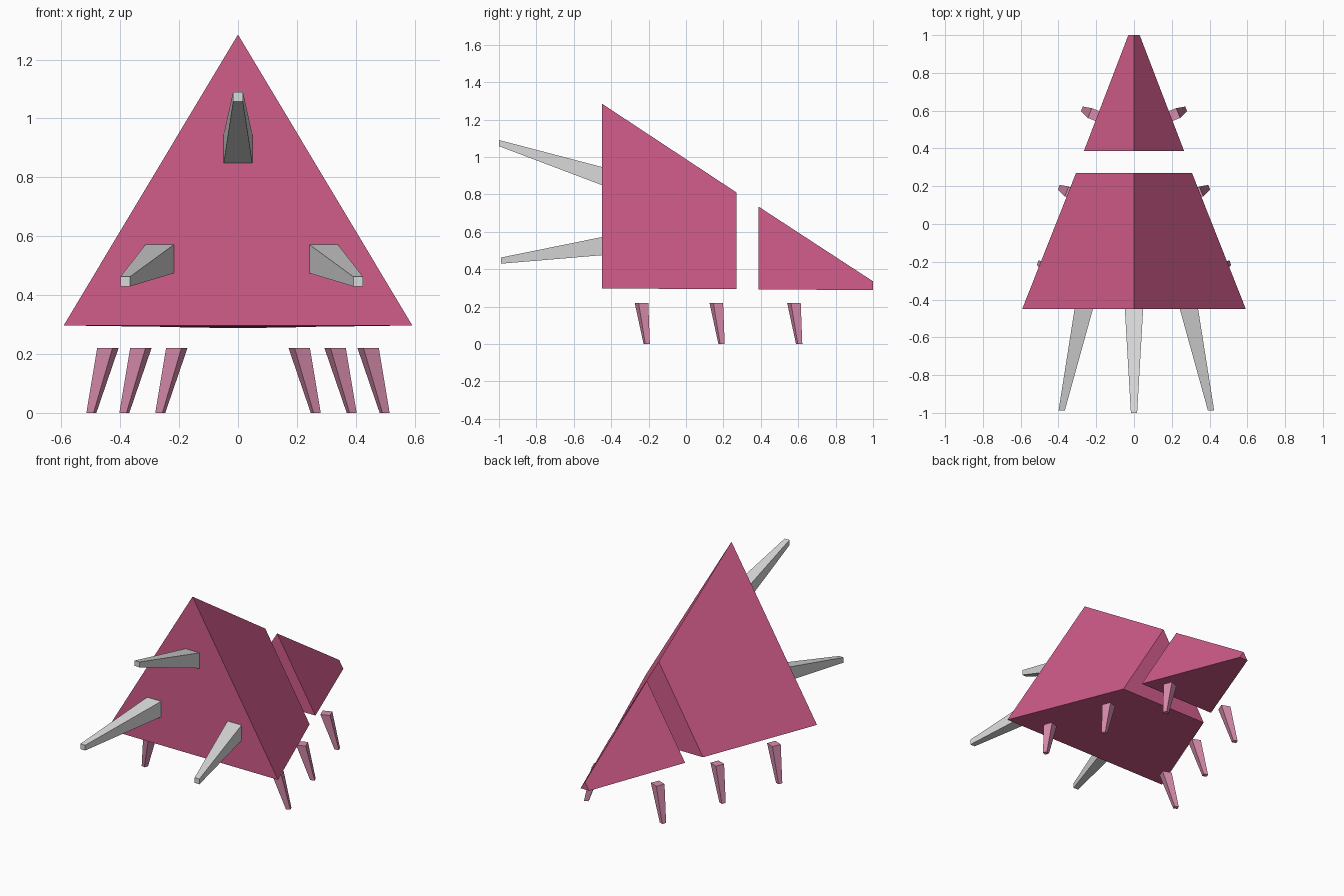
import bpy
from math import cos, sin, radians

cube = bpy.data.objects.get("Cube")
if cube:
    bpy.data.objects.remove(cube)


def make_material(name, srgb):
    color = [((c + 0.055) / 1.055) ** 2.4 for c in srgb] + [1]
    mat = bpy.data.materials.new(name)
    mat.use_nodes = True
    mat.diffuse_color = color
    mat.node_tree.nodes["Principled BSDF"].inputs["Base Color"].default_value = color
    return mat


def loft(name, start, end, mat):
    """Closed solid between two matching rings, flat shaded."""
    n = len(start)
    faces = [tuple(reversed(range(n))), tuple(range(n, 2 * n))]
    faces += [(i, (i + 1) % n, n + (i + 1) % n, n + i) for i in range(n)]
    mesh = bpy.data.meshes.new(name)
    mesh.from_pydata(start + end, [], faces)
    mesh.materials.append(mat)
    obj = bpy.data.objects.new(name, mesh)
    bpy.context.collection.objects.link(obj)
    return obj


def triangle(y, half_width, base, apex):
    return [(half_width, y, base), (-half_width, y, base), (0, y, apex)][::-1]


def upright_square(x, y, z, size):
    h = size / 2
    return [(x - h, y, z - h), (x + h, y, z - h), (x + h, y, z + h), (x - h, y, z + h)]


def level_square(x, y, z, size, angle):
    ring = []
    for k in range(4):
        a = angle + radians(45 + 90 * k)
        ring.append((x + size * 0.7071 * cos(a), y + size * 0.7071 * sin(a), z))
    return ring


pink = make_material("body pink", (0.82, 0.36, 0.54))
pale = make_material("leg pale pink", (0.85, 0.55, 0.68))
grey = make_material("spike grey", (0.85, 0.85, 0.85))

# Two wedge body sections with a gap between them
loft("front_body", triangle(0.27, 0.307, 0.293, 0.81),
     triangle(-0.45, 0.592, 0.297, 1.285), pink)
loft("rear_body", triangle(1.0, 0.03, 0.288, 0.335),
     triangle(0.387, 0.265, 0.292, 0.735), pink)

# Spikes: base centre (x, z) on the front face, tip centre (x, y, z)
spikes = {
    "top_spike": ((0, 0.898), (0, -1.0, 1.074)),
    "left_spike": ((0.291, 0.523), (0.408, -0.988, 0.446)),
    "right_spike": ((-0.266, 0.523), (-0.383, -0.988, 0.446)),
}
for name, ((bx, bz), (tx, ty, tz)) in spikes.items():
    loft(name, upright_square(tx, ty, tz, 0.033)[::-1],
         upright_square(bx, -0.45, bz, 0.097)[::-1], grey).data.flip_normals()

# Three pairs of tapered legs, splayed outwards along the body flanks
for place, x, y in (("front", 0.442, -0.238), ("middle", 0.33, 0.162),
                    ("rear", 0.208, 0.577)):
    for side, s in (("left", 1), ("right", -1)):
        turn = s * radians(21.6)
        loft(f"{place}_{side}_leg",
             level_square(s * (x + 0.056), y + 0.028, 0, 0.026, turn),
             level_square(s * x, y, 0.22, 0.056, turn), pale)

# Consistent outward normals
import bmesh
for obj in bpy.context.collection.objects:
    if obj.type == "MESH" and obj.name.endswith(("body", "spike", "leg")):
        bm = bmesh.new()
        bm.from_mesh(obj.data)
        bmesh.ops.recalc_face_normals(bm, faces=bm.faces)
        bm.to_mesh(obj.data)
        bm.free()
